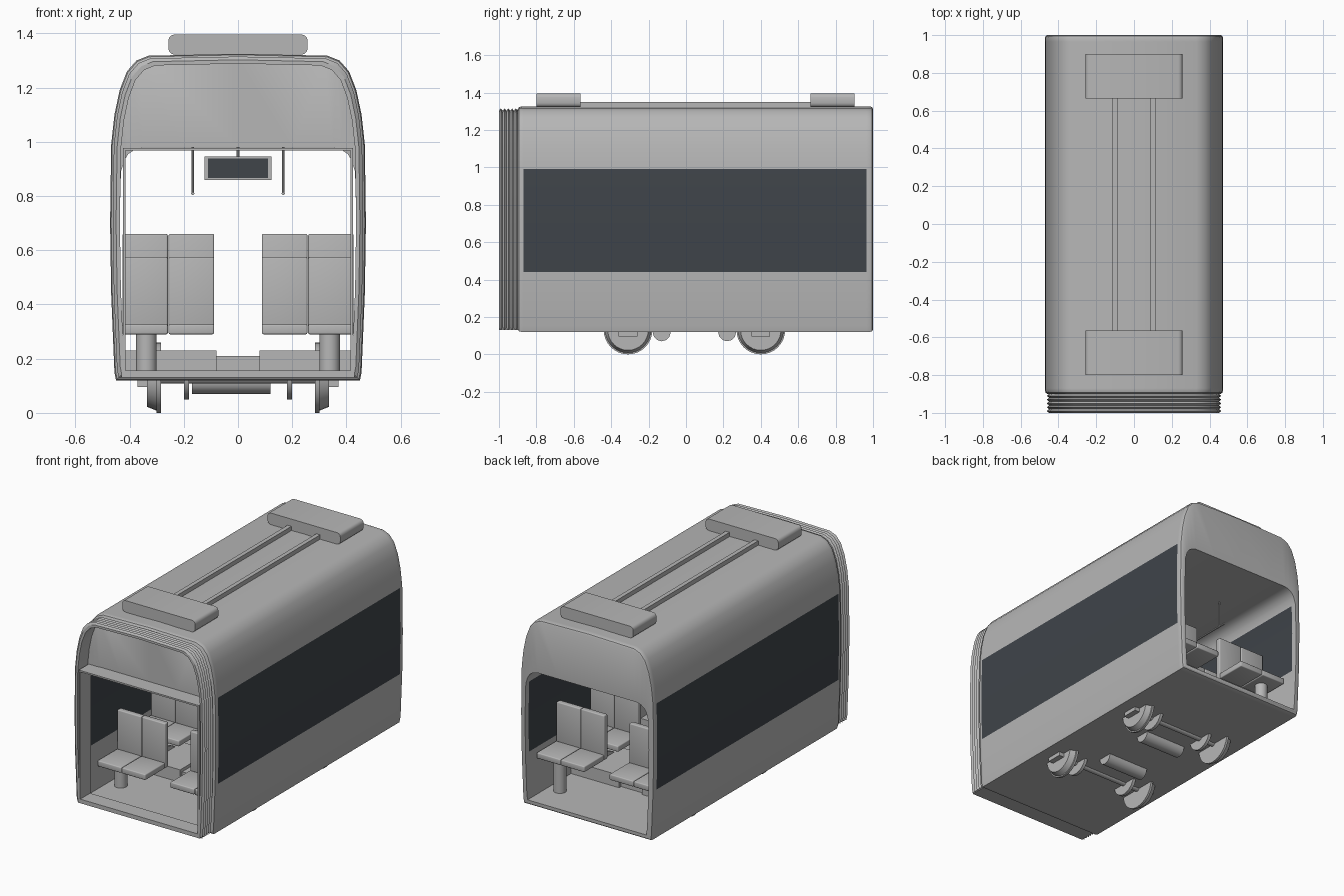
import bpy
import bmesh
from math import pi, radians
from mathutils import Matrix

cube = bpy.data.objects.get("Cube")
if cube:
    bpy.data.objects.remove(cube, do_unlink=True)


def material(name, rgb):
    m = bpy.data.materials.new(name)
    m.use_nodes = True
    m.diffuse_color = (*rgb, 1)
    m.node_tree.nodes["Principled BSDF"].inputs["Base Color"].default_value = (*rgb, 1)
    return m


GREY = material("light grey", (0.47, 0.47, 0.47))
GLASS = material("dark glass", (0.05, 0.058, 0.068))


def finish(bm, name, mats=(GREY,)):
    mesh = bpy.data.meshes.new(name)
    bm.to_mesh(mesh)
    bm.free()
    ob = bpy.data.objects.new(name, mesh)
    for m in mats:
        mesh.materials.append(m)
    bpy.context.collection.objects.link(ob)
    bpy.ops.object.select_all(action="DESELECT")
    ob.select_set(True)
    bpy.context.view_layer.objects.active = ob
    bpy.ops.object.shade_smooth_by_angle(angle=radians(32))
    return ob


def box(name, x, y, z, mat=GREY, bevel=0, along=None):
    """Box from (min, max) ranges; bevel can be limited to edges along one axis."""
    bm = bmesh.new()
    bmesh.ops.create_cube(bm, size=1)
    for v in bm.verts:
        v.co = [r[0] if c < 0 else r[1] for c, r in zip(v.co, (x, y, z))]
    if bevel:
        edges = [e for e in bm.edges if along is None
                 or abs((e.verts[0].co - e.verts[1].co).normalized()[along]) > 0.9]
        bmesh.ops.bevel(bm, geom=edges, offset=bevel, segments=3, profile=0.5, affect="EDGES")
    return finish(bm, name, (mat,))


def rod(name, axis, start, end, r, a, b, sides=24, r2=None):
    """Cylinder along x, y or z; a and b are its other two coordinates."""
    bm = bmesh.new()
    bmesh.ops.create_cone(bm, cap_ends=True, segments=sides, radius1=r,
                          radius2=r if r2 is None else r2, depth=end - start)
    mid = (start + end) / 2
    spin, pos = {"x": (Matrix.Rotation(pi / 2, 4, "Y"), (mid, a, b)),
                 "y": (Matrix.Rotation(-pi / 2, 4, "X"), (a, mid, b)),
                 "z": (Matrix.Identity(4), (a, b, mid))}[axis]
    bmesh.ops.transform(bm, matrix=Matrix.Translation(pos) @ spin, verts=bm.verts)
    return finish(bm, name)


# Half cross-sections from bottom centre to top centre
OUTER = [(0, .12), (.45, .12), (.456, .15), (.468, .44), (.472, .7), (.468, .99), (.456, 1.1),
         (.437, 1.19), (.41, 1.26), (.375, 1.3), (.33, 1.318), (0, 1.325)]
INNER = [(0, .15), (.42, .15), (.425, .2), (.435, .44), (.437, .7), (.432, .89), (.42, .93),
         (.405, .955), (.38, .972), (.35, .98), (.2, .98), (0, .98)]


def ring(bm, half, y, inset=0):
    pts = half + [(-x, z) for x, z in half[-2:0:-1]]
    kx, kz = 1 - inset / .47, 1 - inset / .6
    return [bm.verts.new((x * kx, y, .72 + (z - .72) * kz)) for x, z in pts]


def loft(bm, rings, closed=False):
    n = len(rings[0])
    pairs = list(zip(rings, rings[1:] + rings[:1]))
    for a, b in pairs if closed else pairs[:-1]:
        for i in range(n):
            j = (i + 1) % n
            bm.faces.new((a[i], a[j], b[j], b[i]))
    bmesh.ops.recalc_face_normals(bm, faces=bm.faces)


# Body shell with end walls, lining and side windows
bm = bmesh.new()
rings = [ring(bm, OUTER, y, s) for y, s in
         ((-.9, .014), (-.893, .004), (-.88, 0), (-.87, 0), (.965, 0), (.985, 0), (.995, .004), (1, .012))]
rings += [ring(bm, INNER, y) for y in (1, .965, -.87, -.9)]
loft(bm, rings, closed=True)
for f in bm.faces:
    c = f.calc_center_median()
    if abs(c.x) > .43 and .44 < c.z < .95 and f.calc_area() > .3:
        f.material_index = 1
finish(bm, "body_shell", (GREY, GLASS))

# Pleated gangway
bm = bmesh.new()
pleats = [ring(bm, OUTER, -.9 - i * .01, .01 if i % 2 else .022) for i in range(11)]
pleats += [ring(bm, OUTER, y, .036) for y in (-1, -.9)]
loft(bm, pleats, closed=True)
finish(bm, "gangway_bellows")
box("gangway_floor", (-.43, .43), (-1, -.89), (.13, .15))
box("gangway_ceiling", (-.425, .425), (-1, -.89), (.968, .978))
for s, side in ((1, "left"), (-1, "right")):
    box(side + "_gangway_panel", sorted((s * .415, s * .425)), (-1, -.89), (.14, .97))

# Roof equipment
for name, y in (("front", (-.8, -.565)), ("rear", (.665, .9))):
    box(name + "_roof_unit", (-.257, .257), y, (1.322, 1.396), bevel=.022, along=1)
for s, side in ((1, "left"), (-1, "right")):
    box(side + "_roof_duct", sorted((s * .088, s * .115)), (-.57, .67), (1.32, 1.35))

# Running gear
for y, end in ((-.31, "front"), (.4, "rear")):
    rod(end + "_axle", "x", -.34, .34, .022, y, .13)
    for s, side in ((1, "left"), (-1, "right")):
        tag = side + "_" + end
        lo, hi = sorted((s * .285, s * .3))
        rod(tag + "_wheel_flange", "x", lo, hi, .13, y, .13, 32)
        lo, hi = sorted((s * .3, s * .335))
        radii = (.122, .108) if s > 0 else (.108, .122)
        rod(tag + "_wheel_tread", "x", lo, hi, radii[0], y, .13, 32, radii[1])
        lo, hi = sorted((s * .18, s * .2))
        rod(tag + "_brake_disc", "x", lo, hi, .09, y, .14)
        box(tag + "_axle_box", sorted((s * .33, s * .37)), (y - .05, y + .05), (.095, .15))
for y, end in ((-.13, "front"), (.22, "rear")):
    rod(end + "_motor", "x", -.17, .12, .048, y, .118, 12)

# Raised floor over the wheels
box("centre_floor_cover", (-.09, .09), (-.45, .54), (.15, .21))
for s, side in ((1, "left"), (-1, "right")):
    for y, end in ((-.31, "front"), (.4, "rear")):
        box(side + "_" + end + "_seat_platform", sorted((s * .08, s * .432)),
            (y - .16, y + .16), (.15, .23))


# Seats: row position, facing, cushion height
def seat(tag, x, y, facing, z):
    box(tag + "_cushion", (x - .084, x + .084), sorted((y, y + facing * .2)), (z, z + .037), bevel=.006)
    box(tag + "_backrest", (x - .084, x + .084), sorted((y, y - facing * .035)),
        (z, z + .285), bevel=.006)


ROWS = (("front", -.61, -1, .29), ("second", -.27, -1, .375),
        ("third", .36, 1, .375), ("rear", .7, 1, .375))
for row, y, facing, z in ROWS:
    for s, side in ((1, "left"), (-1, "right")):
        for x, place in ((.343, "window"), (.172, "aisle")):
            seat("_".join((row, side, place, "seat")), s * x, y, facing, z)
        rod(row + "_" + side + "_seat_pedestal", "z", .15, z + .01, .038, s * .338, y + facing * .09)

# Handrails and hanging display
for s, side in ((1, "left"), (-1, "right")):
    rod(side + "_handrail", "y", -.55, .65, .006, s * .167, .81, 10)
    for y in (-.5, .05, .6):
        rod(side + "_handrail_hanger", "z", .81, .98, .004, s * .167, y, 8)
box("display_case", (-.123, .123), (.03, .07), (.86, .946))
for y in (.027, .07):
    box("display_screen", (-.11, .11), (y, y + .003), (.867, .939), GLASS)
rod("display_hanger", "z", .94, .985, .006, 0, .05, 10)
